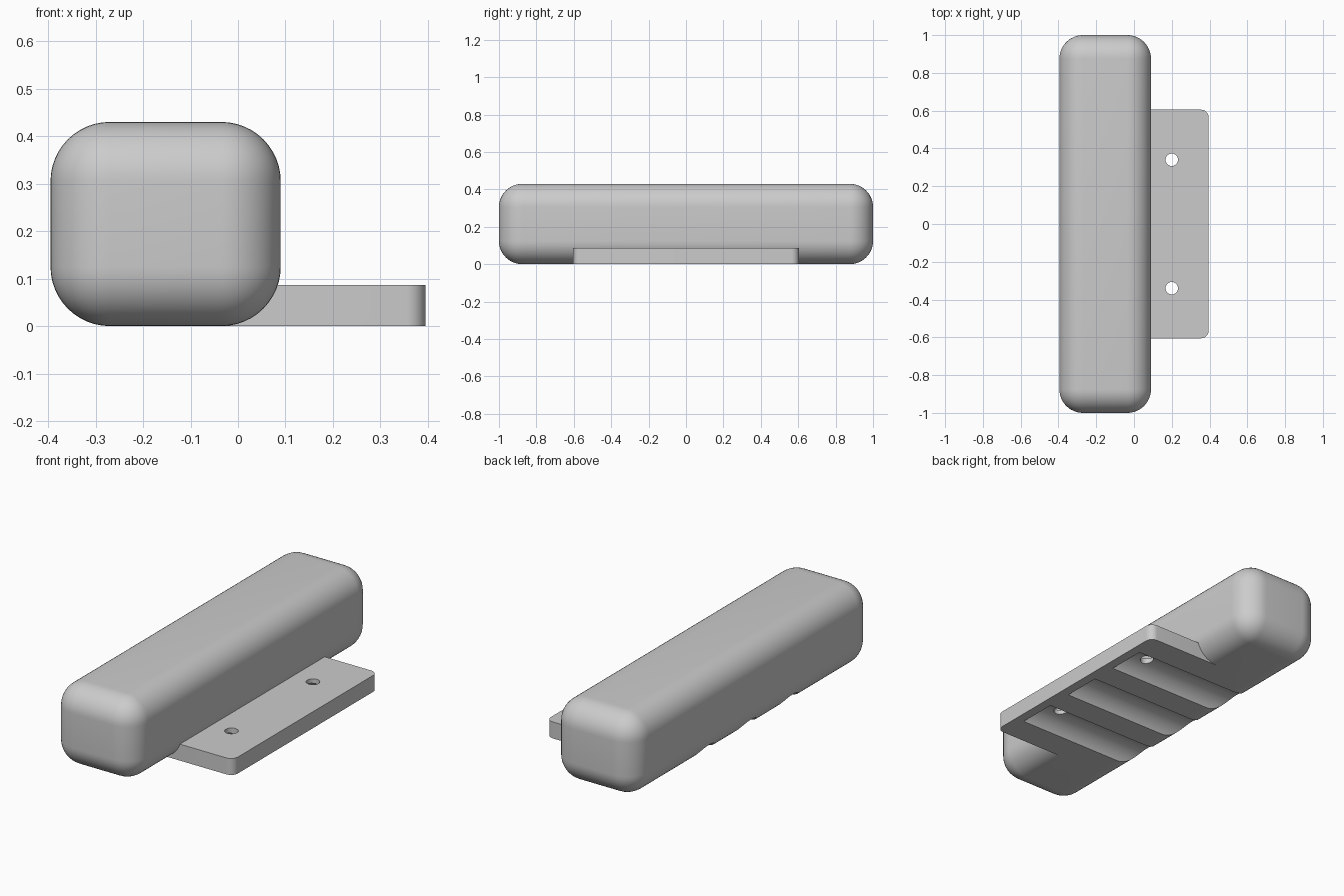
import bpy, bmesh, math
from mathutils import Matrix, Vector

if "Cube" in bpy.data.objects:
    bpy.data.objects.remove(bpy.data.objects["Cube"], do_unlink=True)

grey = bpy.data.materials.new("plain_grey")
grey.use_nodes = True
colour = (0.6, 0.6, 0.6, 1)
grey.diffuse_color = colour
grey.node_tree.nodes["Principled BSDF"].inputs["Base Color"].default_value = colour


def finish(name, bm):
    mesh = bpy.data.meshes.new(name)
    bm.to_mesh(mesh)
    bm.free()
    obj = bpy.data.objects.new(name, mesh)
    bpy.context.collection.objects.link(obj)
    mesh.materials.append(grey)
    return obj


def rounded_box(name, low, high, radius, segments, picks=lambda e: True):
    """Box between two corners, with the picked edges rounded."""
    low, high = Vector(low), Vector(high)
    bm = bmesh.new()
    place = Matrix.Translation((low + high) / 2) @ Matrix.Diagonal((high - low).to_4d())
    bmesh.ops.create_cube(bm, size=1, matrix=place)
    bmesh.ops.bevel(bm, geom=[e for e in bm.edges if picks(e)], offset=radius,
                    segments=segments, profile=0.5, affect='EDGES')
    return finish(name, bm)


def cylinder(name, radius, length, centre, along_x=False, sides=64):
    bm = bmesh.new()
    turn = Matrix.Rotation(math.pi / 2, 4, 'Y') if along_x else Matrix()
    bmesh.ops.create_cone(bm, cap_ends=True, segments=sides, radius1=radius, radius2=radius,
                          depth=length, matrix=Matrix.Translation(centre) @ turn)
    return finish(name, bm)


def combine(target, tool, operation):
    mod = target.modifiers.new(operation.lower(), 'BOOLEAN')
    mod.operation, mod.solver, mod.object = operation, 'EXACT', tool
    bpy.context.view_layer.objects.active = target
    bpy.ops.object.modifier_apply(modifier=mod.name)
    bpy.data.objects.remove(tool, do_unlink=True)


# Rounded grip bar and the flat mounting plate beside it
body = rounded_box("grip_body", (-0.395, -1, 0), (0.09, 1, 0.43), 0.125, 12)
plate = rounded_box(
    "mounting_plate", (-0.15, -0.605, 0), (0.395, 0.605, 0.087), 0.04, 8,
    lambda e: all(v.co.x > 0 for v in e.verts)
    and abs(e.verts[0].co.z - e.verts[1].co.z) > 0.01)
combine(body, plate, 'UNION')

# Finger grooves underneath, open on the bar side and closed near the plate edge
half_width, depth = 0.105, 0.065
radius = (half_width ** 2 + depth ** 2) / (2 * depth)
start, end = 0.345, -0.6
for i in (-1, 0, 1):
    groove = cylinder("groove_cutter", radius, start - end,
                      ((start + end) / 2, i * 0.35, depth - radius), True, 96)
    combine(body, groove, 'DIFFERENCE')

# Screw holes through the plate
for side in (-1, 1):
    hole = cylinder("hole_cutter", 0.033, 0.4, (0.2, side * 0.34, 0.05), sides=32)
    combine(body, hole, 'DIFFERENCE')

bpy.ops.object.select_all(action='DESELECT')
body.select_set(True)
bpy.context.view_layer.objects.active = body
bpy.ops.object.shade_smooth_by_angle(angle=math.radians(30))
